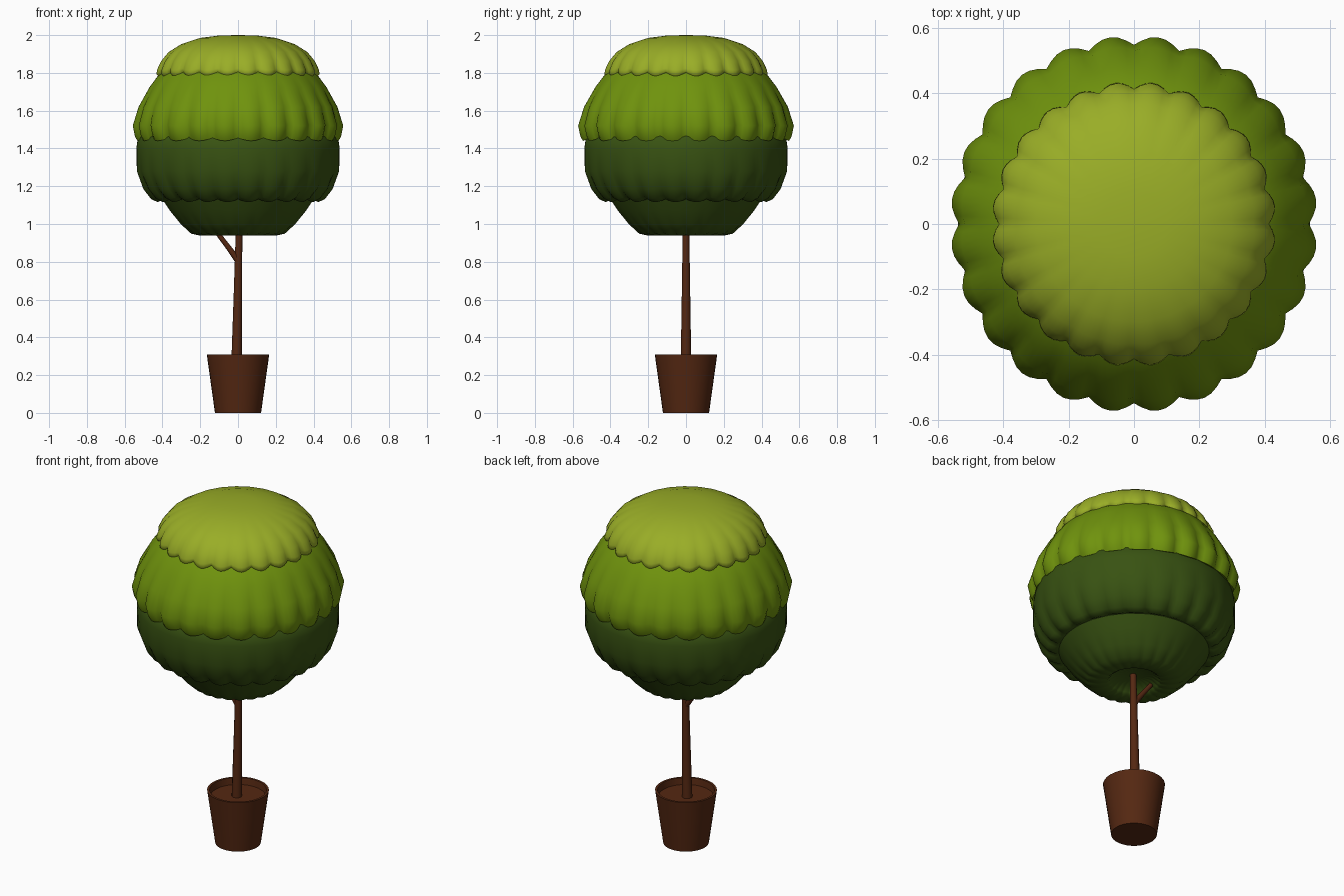
import bpy, bmesh
from math import sin, cos, pi, radians
from mathutils import Vector

if "Cube" in bpy.data.objects:
    bpy.data.objects.remove(bpy.data.objects["Cube"])


def material(name, colour):
    mat = bpy.data.materials.new(name)
    mat.use_nodes = True
    rgba = (*colour, 1)
    mat.diffuse_color = rgba
    mat.node_tree.nodes["Principled BSDF"].inputs["Base Color"].default_value = rgba
    return mat


lime = material("lime leaves", (0.32, 0.42, 0.02))
green = material("green leaves", (0.16, 0.29, 0.004))
dark = material("dark green leaves", (0.04, 0.085, 0.006))
brown = material("brown", (0.09, 0.021, 0.006))


def finish(name, bm, mat, angle):
    bmesh.ops.remove_doubles(bm, verts=bm.verts, dist=0.0005)
    bmesh.ops.recalc_face_normals(bm, faces=bm.faces)
    mesh = bpy.data.meshes.new(name)
    bm.to_mesh(mesh)
    bm.free()
    mesh.materials.append(mat)
    obj = bpy.data.objects.new(name, mesh)
    bpy.context.collection.objects.link(obj)
    bpy.ops.object.select_all(action="DESELECT")
    obj.select_set(True)
    bpy.context.view_layer.objects.active = obj
    bpy.ops.object.shade_smooth_by_angle(angle=radians(angle))
    return obj


def bridge(bm, rings):
    for a, b in zip(rings, rings[1:]):
        for i in range(len(a)):
            j = (i + 1) % len(a)
            bm.faces.new((a[i], a[j], b[j], b[i]))


def lathe(name, profile, mat, segments, angle=40, lobes=24, stretch=1):
    """Spin (radius, height, flute depth, hem drop) points into a fluted shell."""
    bm = bmesh.new()
    rings = []
    for r, z, flute, drop in profile:
        ring = []
        for i in range(segments):
            t = 2 * pi * i / segments
            lobe = abs(sin(lobes / 2 * t))
            rad = r - flute * (1 - lobe)
            ring.append(bm.verts.new((rad * cos(t), rad * sin(t) * stretch, z - drop * lobe)))
        rings.append(ring)
    bridge(bm, rings)
    return finish(name, bm, mat, angle)


def limb(name, path, mat, sides=12):
    """Tapered tube through (x, z, radius) points."""
    bm = bmesh.new()
    rings = []
    direction = Vector((path[-1][0] - path[0][0], 0, path[-1][1] - path[0][1])).normalized()
    across = Vector((direction.z, 0, -direction.x))
    for x, z, r in path:
        angles = [2 * pi * i / sides for i in range(sides)]
        rings.append([bm.verts.new(Vector((x, 0, z)) + across * r * cos(t)
                                   + Vector((0, r * sin(t), 0))) for t in angles])
    bridge(bm, rings)
    bm.faces.new(rings[0])
    bm.faces.new(rings[-1])
    return finish(name, bm, mat, 40)


# Leaf tiers, from the cap down
lathe("leaf_cap", [
    (0, 2.0, 0, 0), (0.1, 1.998, 0, 0), (0.2, 1.985, 0, 0), (0.3, 1.953, 0.002, 0),
    (0.37, 1.91, 0.006, 0), (0.41, 1.865, 0.012, 0.003), (0.433, 1.825, 0.02, 0.01),
    (0.435, 1.808, 0.022, 0.016), (0.425, 1.802, 0.02, 0.02), (0.38, 1.81, 0, 0)],
    lime, 144, 60)

lathe("upper_leaves", [
    (0.36, 1.84, 0, 0), (0.42, 1.79, 0, 0), (0.47, 1.725, 0.003, 0),
    (0.53, 1.62, 0.012, 0), (0.562, 1.525, 0.027, 0.005), (0.55, 1.475, 0.027, 0.012),
    (0.537, 1.456, 0.02, 0.016), (0.5, 1.46, 0, 0)],
    green, 144, 60, stretch=1.025)

lathe("middle_leaves", [
    (0.48, 1.5, 0, 0), (0.53, 1.46, 0, 0), (0.538, 1.4, 0, 0), (0.538, 1.28, 0.004, 0),
    (0.505, 1.19, 0.014, 0.005), (0.465, 1.145, 0.02, 0.012),
    (0.43, 1.132, 0.018, 0.016), (0.38, 1.14, 0, 0)],
    dark, 144, 60)

lathe("lower_leaves", [
    (0.38, 1.17, 0, 0), (0.4, 1.13, 0, 0), (0.36, 1.07, 0, 0), (0.305, 1.0, 0.003, 0),
    (0.25, 0.953, 0.006, 0.004), (0.2, 0.942, 0.006, 0.004), (0.145, 0.94, 0, 0),
    (0.13, 0.95, -0.008, 0), (0.1, 0.975, 0, 0), (0, 0.98, 0, 0)],
    dark, 144, 60)

# Trunk and side branch
limb("trunk", [(-0.008, 0.25, 0.028), (0, 0.65, 0.022), (0.007, 1.05, 0.016)], brown)
limb("branch", [(0.005, 0.8, 0.018), (-0.05, 0.875, 0.014), (-0.13, 0.98, 0.012)], brown)

# Pot with recessed soil
lathe("pot", [
    (0, 0, 0, 0), (0.122, 0, 0, 0), (0.165, 0.308, 0, 0),
    (0.152, 0.308, 0, 0), (0.147, 0.27, 0, 0), (0, 0.27, 0, 0)],
    brown, 32, 30)
